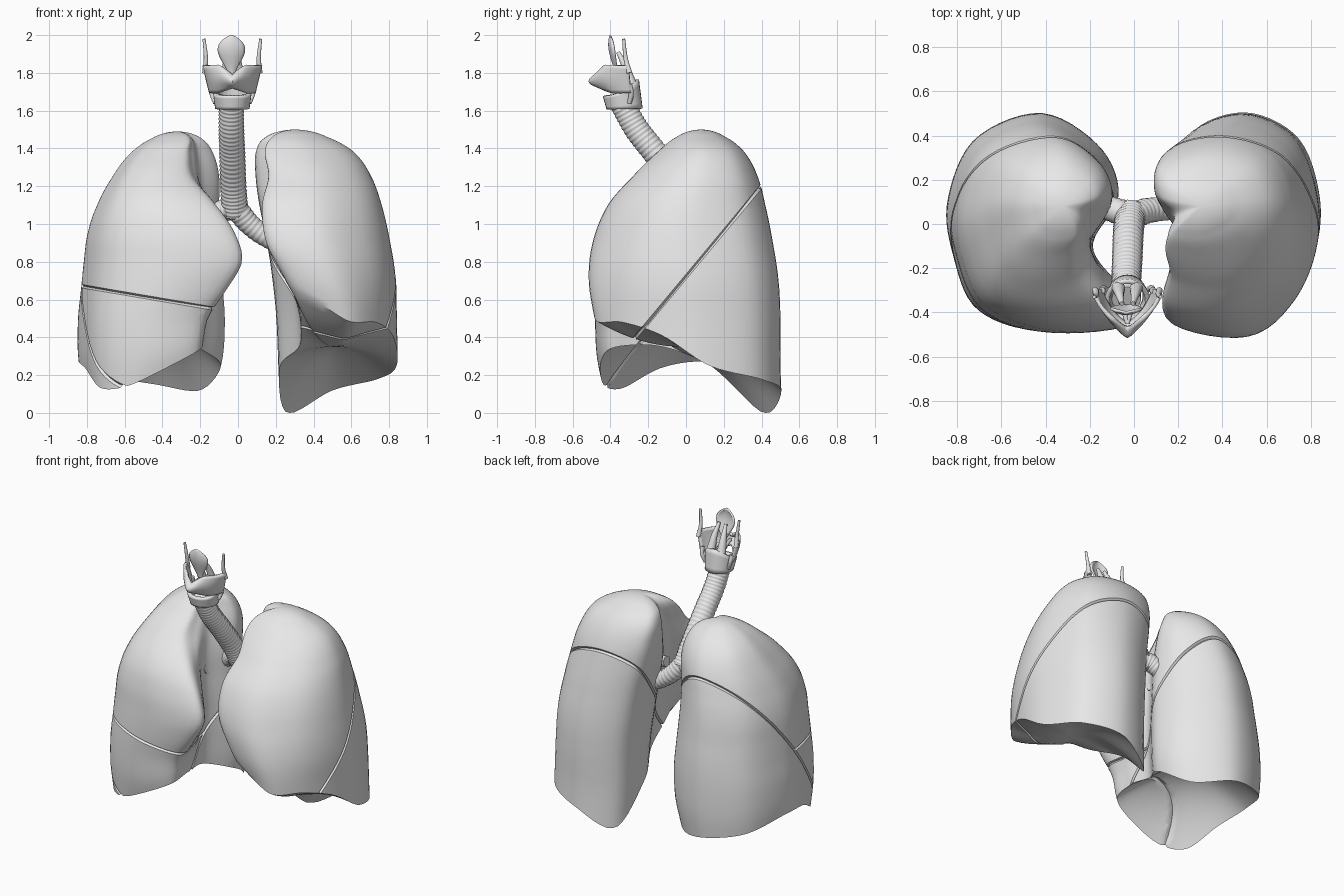
import bpy, bmesh, math
from mathutils import Vector

if "Cube" in bpy.data.objects:
    bpy.data.objects.remove(bpy.data.objects["Cube"])

grey = bpy.data.materials.new("tissue grey")
grey.use_nodes = True
grey.diffuse_color = (0.8, 0.8, 0.8, 1)
grey.node_tree.nodes["Principled BSDF"].inputs["Base Color"].default_value = (0.8, 0.8, 0.8, 1)


def spline(pts, t, closed=False):
    """Smooth curve through points of any dimension, t counted in points."""
    n = len(pts)
    i = int(math.floor(t)) if closed else max(0, min(n - 2, int(t)))
    f = t - i

    def at(k):
        if closed:
            return Vector(pts[k % n])
        if k < 0:
            return 2 * Vector(pts[0]) - Vector(pts[1])
        if k >= n:
            return 2 * Vector(pts[-1]) - Vector(pts[-2])
        return Vector(pts[k])
    a, b, c, d = (at(i + k) for k in (-1, 0, 1, 2))
    return b + 0.5 * f * (c - a + f * (2 * a - 5 * b + 4 * c - d + f * (3 * (b - c) + d - a)))


def activate(ob):
    bpy.ops.object.select_all(action='DESELECT')
    ob.select_set(True)
    bpy.context.view_layer.objects.active = ob


def finish(ob, angle=40):
    activate(ob)
    bpy.ops.object.shade_smooth_by_angle(angle=math.radians(angle))
    return ob


def mesh_object(name, bm):
    bmesh.ops.recalc_face_normals(bm, faces=bm.faces)
    me = bpy.data.meshes.new(name)
    bm.to_mesh(me)
    bm.free()
    me.materials.append(grey)
    ob = bpy.data.objects.new(name, me)
    bpy.context.collection.objects.link(ob)
    return ob


def tube(name, pts, radii, rings=0, steps=16):
    """Tapered tube along a smooth path, optionally with cartilage rings."""
    n = rings * 6 if rings else steps
    cu = bpy.data.curves.new(name, 'CURVE')
    cu.dimensions = '3D'
    cu.bevel_depth = 1
    cu.bevel_resolution = 5
    cu.use_fill_caps = True
    sp = cu.splines.new('POLY')
    sp.points.add(n)
    for k, p in enumerate(sp.points):
        f = k / n
        p.co = (*spline(pts, f * (len(pts) - 1)), 1)
        p.radius = radii[0] + (radii[1] - radii[0]) * f
        if rings:
            p.radius *= 1 + 0.025 * math.sin(k * math.pi / 3)
    cu.materials.append(grey)
    ob = bpy.data.objects.new(name, cu)
    bpy.context.collection.objects.link(ob)
    activate(ob)
    bpy.ops.object.convert(target='MESH')
    return finish(bpy.context.object)


def sheet(name, fn, nu, nv, thick):
    """Thin plate from fn(u, v) with u, v in 0..1."""
    bm = bmesh.new()
    g = [[bm.verts.new(fn(i / nu, j / nv)) for j in range(nv + 1)] for i in range(nu + 1)]
    for i in range(nu):
        for j in range(nv):
            bm.faces.new((g[i][j], g[i + 1][j], g[i + 1][j + 1], g[i][j + 1]))
    bmesh.ops.remove_doubles(bm, verts=bm.verts, dist=0.0005)
    ob = mesh_object(name, bm)
    mod = ob.modifiers.new("thickness", 'SOLIDIFY')
    mod.thickness = thick
    mod.offset = 0
    return finish(ob, 50)


def bean(back_medial, front_lateral):
    """Lung cross-section: (medial to lateral, front to back) with a hilum hollow."""
    return [(0, .24), back_medial, (.45, 1), (.84, .76), (1, .2), (.97, -.3),
            front_lateral, (.45, -1), (.04, -.91), (.06, -.58), (.15, -.2)]


def lung(name, side, top, outline, rows, rim, dome, fissures):
    """rows: z, lateral, rear medial, front medial, front y, back y."""
    keys = [math.sqrt(max(0, 1 - r[0] / top)) for r in rows]
    n, m, k = 72, 46, 10

    def section(w):
        i = max(j for j in range(len(keys) - 1) if keys[j] <= w or j == 0)
        f = min(1, (w - keys[i]) / (keys[i + 1] - keys[i]))
        return spline([r[1:] for r in rows], i + f)

    def point(t, w):
        u, v = spline(outline, t, True)
        lat, med, ant, front, back = section(w)
        s = max(0, min(1, -v))
        ref = med + (ant - med) * s * s * (3 - 2 * s)
        return Vector((side * (ref + u * (lat - ref)),
                       (front + back) / 2 + v * (back - front) / 2, top * (1 - w * w)))

    bm = bmesh.new()
    apex = bm.verts.new(point(0, 0))
    rings = [[] for _ in range(m + k - 1)]
    edge = []
    for i in range(n):
        t = i * len(outline) / n
        low = max(0, spline([(h, 0) for h in rim], t, True)[0])
        wmax = math.sqrt(1 - low / top)
        for j in range(m):
            rings[j].append(bm.verts.new(point(t, wmax * (j + 1) / m)))
        edge.append(rings[m - 1][-1].co.copy())
    # hollow underside that rests on the diaphragm
    mid = sum(edge, Vector()) / n
    mid.z = dome
    for j in range(1, k):
        r = j / k
        for e in edge:
            p = e.lerp(mid, r)
            p.z = e.z + (dome - e.z) * (1 - (1 - r) ** 2)
            rings[m + j - 1].append(bm.verts.new(p))
    centre = bm.verts.new(mid)
    for i in range(n):
        j = (i + 1) % n
        bm.faces.new((apex, rings[0][i], rings[0][j]))
        bm.faces.new((centre, rings[-1][j], rings[-1][i]))
        for a, b in zip(rings, rings[1:]):
            bm.faces.new((a[i], b[i], b[j], a[j]))
    bmesh.ops.recalc_face_normals(bm, faces=bm.faces)

    # fissures: cut loops beside each plane, then press the middle inward
    width = 0.009
    planes = [(Vector(c), Vector(d).normalized()) for c, d in fissures]
    for c, d in planes:
        for off in (-width, 0, width):
            bmesh.ops.bisect_plane(bm, geom=bm.verts[:] + bm.edges[:] + bm.faces[:],
                                   dist=1e-5, plane_co=c + d * off, plane_no=d)
    bm.normal_update()
    main_c, main_d = planes[0]
    moves = []
    for v in bm.verts:
        for c, d in planes:
            depth = 1 - abs((v.co - c).dot(d)) / width
            ahead = (v.co - main_c).dot(main_d) > 0
            if depth > 0 and (d is main_d or ahead):
                moves.append((v, v.normal * depth * 0.014))
    for v, off in moves:
        v.co -= off
    return finish(mesh_object(name, bm), 38)


lung("left_lung", 1, 1.5, bean((.05, .78), (.79, -.71)),
     [(1.5, .3, .3, .3, .08, .08), (1.46, .47, .15, .18, -.05, .21),
      (1.38, .61, .10, .14, -.15, .31), (1.25, .70, .10, .16, -.28, .38),
      (1.1, .755, .12, .12, -.41, .42), (.9, .80, .16, .14, -.49, .46),
      (.7, .83, .19, .25, -.51, .49), (.5, .835, .21, .36, -.48, .5),
      (.25, .84, .22, .36, -.44, .5), (0, .84, .23, .32, -.4, .51)],
     [.24, 0, .12, .18, .25, .41, .48, .49, .64, .5, .35], .35,
     [((.5, 0, .72), (0, -1.2, 1))])

lung("right_lung", -1, 1.49, bean((.11, .69), (.82, -.79)),
     [(1.49, .32, .32, .32, .08, .08), (1.45, .46, .19, .26, -.05, .21),
      (1.37, .57, .13, .27, -.15, .31), (1.25, .66, .10, .25, -.28, .38),
      (1.1, .74, .10, .11, -.41, .42), (.95, .79, .10, 0, -.47, .45),
      (.8, .81, .09, -.04, -.49, .47), (.65, .825, .08, .05, -.49, .49),
      (.5, .84, .07, .16, -.48, .5), (.3, .84, .08, .21, -.47, .5),
      (.1, .81, .13, .35, -.43, .48)],
     [.25, .12, .15, .2, .27, .24, .13, .16, .32, .36, .34], .46,
     [((-.5, 0, .69), (0, -1.31, 1)), ((-.5, -.3, .615), (.17, 0, 1))])

# Windpipe and main airways
tube("trachea", [(-.035, -.34, 1.64), (-.035, -.26, 1.5), (-.03, -.15, 1.36),
                 (-.025, -.03, 1.2), (-.015, .05, 1.06)], (.066, .07), rings=28)
tube("left_bronchus", [(-.02, .03, 1.1), (.06, .06, 1.0), (.17, .07, .92), (.32, .07, .86)],
     (.062, .048), rings=14)
tube("right_bronchus", [(-.01, .03, 1.08), (-.08, .06, 1.07), (-.16, .08, 1.02), (-.3, .08, .96)],
     (.062, .05), rings=12)

# Short vessels entering the inner face of each lung
for side, label in ((1, "left"), (-1, "right")):
    for i, (y, z) in enumerate(((-.06, 1.0), (-.05, .88))):
        tube(f"{label}_vessel_{i + 1}", [(side * .19, y, z), (side * .25, y, z - .01),
                                         (side * .36, y, z - .03)], (.036, .036))

# Voice box
CX = -.03


def shield(u, v):
    s = 2 * u - 1
    a = abs(s)
    low = 1.725 - .03 * min(1, a * 2)
    high = 1.785 + .055 * min(1, a * 3)
    half = .115 + .035 * v
    return (CX + half * math.sin(s * math.pi / 2) * (.8 + .2 * a),
            -.45 - .05 * math.sin(math.pi * v) * (1 - a) - .015 * v + .16 * a ** 1.3,
            low + (high - low) * v)


def cricoid(u, v):
    t = u * 2 * math.pi
    back = (1 - math.cos(t)) / 2
    return (CX + (.08 + .012 * v) * math.sin(t), -.345 - .085 * math.cos(t) + .02 * (1 - v),
            1.61 + v * (.07 + .085 * back ** 2))


def leaf(u, v):
    w = .012 * (1 - v) + .066 * math.sin(math.pi * v ** 1.7) ** .75 if v < 1 else .004
    s = 2 * u - 1
    return (CX - .005 + w * s,
            -.37 - .03 * v - .025 * math.sin(v * math.pi) * v + .022 * s * s * w / .066,
            1.79 + .207 * v)


sheet("thyroid_cartilage", shield, 28, 8, .018)
sheet("cricoid_cartilage", cricoid, 28, 5, .022)
sheet("epiglottis", leaf, 10, 18, .012)
for side, label in ((1, "left"), (-1, "right")):
    tube(f"{label}_upper_horn", [(CX + side * .145, -.3, 1.8), (CX + side * .14, -.32, 1.88),
                                 (CX + side * .15, -.33, 1.98)], (.015, .008))
    tube(f"{label}_lower_horn", [(CX + side * .115, -.3, 1.74), (CX + side * .108, -.29, 1.69),
                                 (CX + side * .09, -.3, 1.64)], (.015, .012))
    tube(f"{label}_arytenoid", [(CX + side * .04, -.29, 1.74), (CX + side * .035, -.32, 1.83),
                                (CX + side * .025, -.36, 1.91)], (.03, .01))
    tube(f"{label}_vocal_fold", [(CX + side * .04, -.31, 1.75), (CX + side * .02, -.38, 1.76),
                                 (CX, -.45, 1.76)], (.014, .01))
